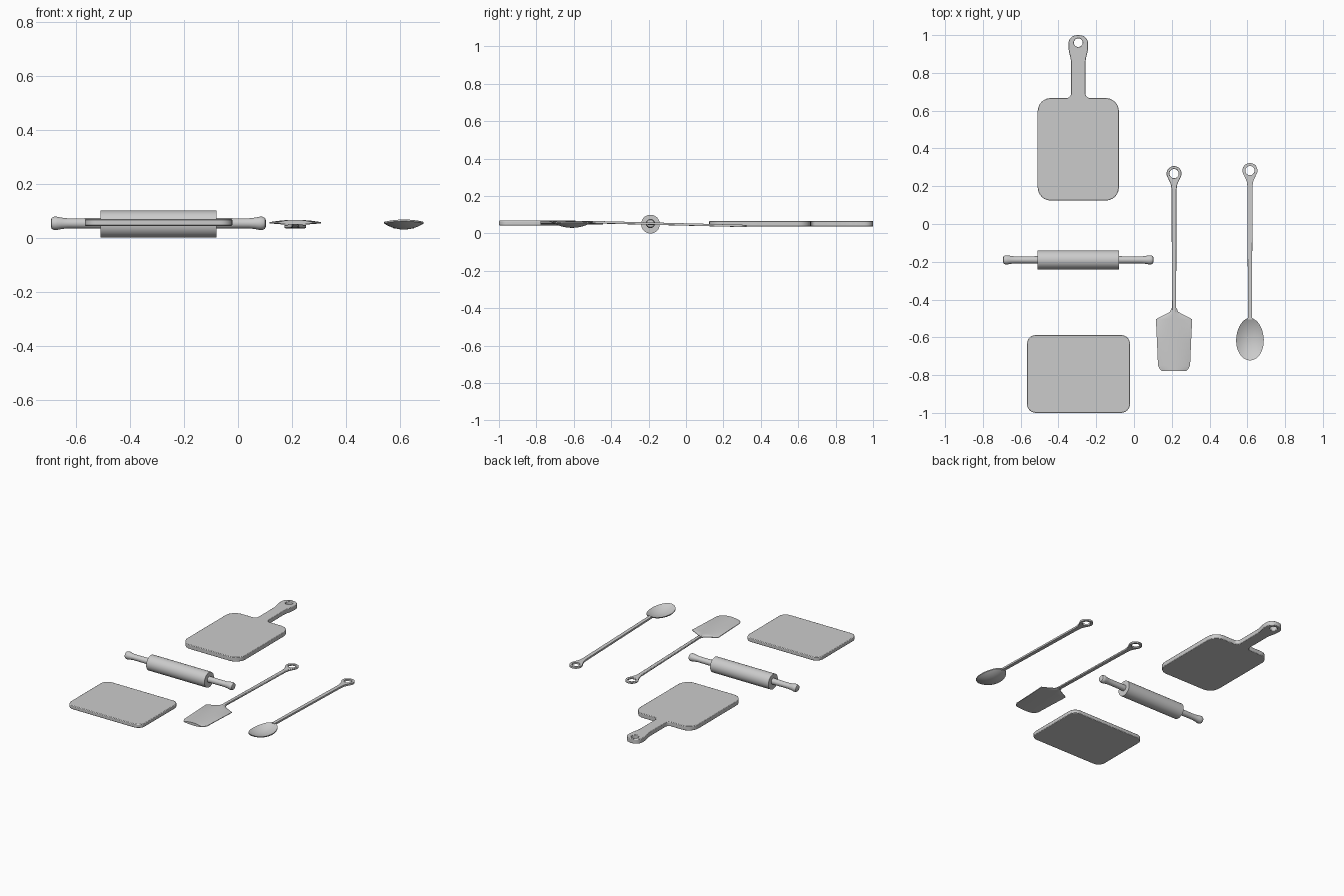
import bpy, bmesh, math
from mathutils import Vector

if "Cube" in bpy.data.objects:
    bpy.data.objects.remove(bpy.data.objects["Cube"])


def link(name, bm):
    bmesh.ops.recalc_face_normals(bm, faces=bm.faces)
    me = bpy.data.meshes.new(name)
    bm.to_mesh(me)
    bm.free()
    ob = bpy.data.objects.new(name, me)
    bpy.context.collection.objects.link(ob)
    return ob


def circle(cx, cy, r, n, a0=0.0, a1=360.0, closed=True):
    k = n if closed else n - 1
    return [(cx + r * math.cos(math.radians(a0 + (a1 - a0) * i / k)),
             cy + r * math.sin(math.radians(a0 + (a1 - a0) * i / k))) for i in range(n)]


def fillet(corners, n=6):
    """Round each (x, y, radius) corner of a closed outline."""
    out = []
    for i, (x, y, r) in enumerate(corners):
        p = Vector((x, y))
        a = p + (Vector(corners[i - 1][:2]) - p).normalized() * r
        b = p + (Vector(corners[(i + 1) % len(corners)][:2]) - p).normalized() * r
        c, d = a.lerp(p, 0.552), b.lerp(p, 0.552)
        for j in range(n + 1):
            t = j / n
            out.append(tuple(a * (1 - t)**3 + c * 3 * t * (1 - t)**2 + d * 3 * t * t * (1 - t) + b * t**3))
    return out


def plate(name, outlines, thick, loc, slope=0.0, bevel=0.004):
    """Flat slab from an outline plus optional holes, tilted along y."""
    cu = bpy.data.curves.new(name, 'CURVE')
    cu.dimensions, cu.fill_mode, cu.extrude = '2D', 'BOTH', thick / 2
    for pts in outlines:
        sp = cu.splines.new('POLY')
        sp.points.add(len(pts) - 1)
        for p, q in zip(sp.points, pts):
            p.co = (q[0], q[1], 0, 1)
        sp.use_cyclic_u = True
    tmp = bpy.data.objects.new(name + "_outline", cu)
    bpy.context.collection.objects.link(tmp)
    me = tmp.evaluated_get(bpy.context.evaluated_depsgraph_get()).to_mesh()
    bm = bmesh.new()
    bm.from_mesh(me)
    bpy.data.objects.remove(tmp)
    bmesh.ops.remove_doubles(bm, verts=bm.verts, dist=1e-5)
    bmesh.ops.dissolve_limit(bm, angle_limit=0.01, verts=bm.verts, edges=bm.edges)
    for v in bm.verts:
        v.co.z += slope * v.co.y
    ob = link(name, bm)
    ob.location = loc
    m = ob.modifiers.new("soft_edge", 'BEVEL')
    m.width, m.segments, m.limit_method, m.angle_limit = bevel, 2, 'ANGLE', math.radians(60)
    return ob


def loft(name, rows, top, bottom, x0, n=14):
    """Closed shell through rows (y, half width) with top and bottom height functions."""
    bm = bmesh.new()
    rings = []
    for y, hw in rows:
        us = [-1 + 2 * i / n for i in range(n + 1)]
        ring = [bm.verts.new((x0 + u * hw, y, top(u, y))) for u in us]
        ring += [bm.verts.new((x0 + u * hw, y, bottom(u, y))) for u in reversed(us)]
        rings.append(ring)
    for a, b in zip(rings, rings[1:]):
        for i in range(len(a)):
            j = (i + 1) % len(a)
            bm.faces.new((a[i], a[j], b[j], b[i]))
    for ring in (rings[0], rings[-1]):
        for i in range(n):
            bm.faces.new((ring[i], ring[i + 1], ring[-2 - i], ring[-1 - i]))
    return link(name, bm)


def lathe_x(name, profile, loc, steps=32):
    bm = bmesh.new()
    vs = [bm.verts.new((x, 0, r)) for x, r in profile]
    es = [bm.edges.new(p) for p in zip(vs, vs[1:])]
    bmesh.ops.spin(bm, geom=vs + es, cent=(0, 0, 0), axis=(1, 0, 0), angle=2 * math.pi, steps=steps)
    bmesh.ops.remove_doubles(bm, verts=bm.verts, dist=1e-5)
    ob = link(name, bm)
    ob.location = loc
    return ob


def utensil_handle(name, x, y_eye, y_neck, z_neck, z_end):
    """Slim tapered handle with a hanging eye."""
    left = [(-0.031, y_eye - 0.026), (-0.017, y_eye - 0.058), (-0.013, y_eye - 0.085), (-0.011, y_neck)]
    right = [(-px, py) for px, py in reversed(left)]
    eye = circle(0, y_eye, 0.04, 18, -40, 220, closed=False)
    slope = (z_end - z_neck) / (y_eye - y_neck)
    outline = right + eye[1:-1] + left
    plate(name, [outline, circle(0, y_eye, 0.025, 12)], 0.012,
          (x, 0, z_neck - slope * y_neck), slope, 0.003)


# paddle board with hanging hole
half = [(0.215, 0.124, 0.07), (0.215, 0.667, 0.07), (0.038, 0.667, 0.025),
        (0.038, 0.87, 0.022), (0.052, 0.92, 0.022), (0.052, 1.0, 0.045)]
paddle = fillet(half + [(-x, y, r) for x, y, r in reversed(half)])
plate("paddle_board", [paddle, circle(0, 0.96, 0.023, 16)], 0.03, (-0.295, 0, 0.052))

# rectangular board
rect = [(sx * 0.273, sy * 0.2065, 0.048) for sx, sy in ((1, -1), (1, 1), (-1, 1), (-1, -1))]
plate("rectangular_board", [fillet(rect)], 0.025, (-0.294, -0.7935, 0.056))

# rolling pin
lathe_x("rolling_pin_body", [(-0.215, 0), (-0.215, 0.05), (0.215, 0.05), (0.215, 0)], (-0.295, -0.19, 0.05))
grip = [(0.21, 0), (0.21, 0.0195), (0.3, 0.0185), (0.335, 0.0185), (0.358, 0.021), (0.375, 0.0245),
        (0.386, 0.0245), (0.395, 0.02), (0.398, 0.012), (0.398, 0)]
for side, s in (("left", -1), ("right", 1)):
    lathe_x("rolling_pin_handle_" + side, [(s * x, r) for x, r in grip], (-0.295, -0.19, 0.053))

# spatula
utensil_handle("spatula_handle", 0.212, 0.267, -0.47, 0.059, 0.041)
blade = [(-0.778, 0.064), (-0.77, 0.074), (-0.749, 0.085), (-0.63, 0.09), (-0.505, 0.096),
         (-0.495, 0.08), (-0.478, 0.045), (-0.465, 0.022), (-0.445, 0.013)]
loft("spatula_blade", blade, lambda u, y: 0.057 + 0.009 * (1 - u * u),
     lambda u, y: 0.053 - 0.005 * (1 - u * u), 0.212)

# spoon
utensil_handle("spoon_handle", 0.614, 0.283, -0.505, 0.061, 0.041)
YC, YR = -0.61, 0.112


def bowl_top(u, y):
    c2 = min(1, ((y - YC) / YR)**2)
    return 0.058 + 0.009 * c2 - 0.022 * (1 - (u * u * (1 - c2) + c2))


bowl = []
for i in range(21):
    t = math.pi * i / 20
    width = 0.073 * math.sin(t) * (1 + 0.06 * math.cos(t))
    bowl.append((YC - YR * math.cos(t), max(width, 0.004 if i < 10 else 0.013)))
loft("spoon_bowl", bowl, bowl_top, lambda u, y: bowl_top(u, y) - 0.006, 0.614)

# smooth shading with crisp edges
bpy.ops.object.select_all(action='SELECT')
bpy.context.view_layer.objects.active = bpy.context.selected_objects[0]
bpy.ops.object.shade_smooth_by_angle(angle=math.radians(35))
